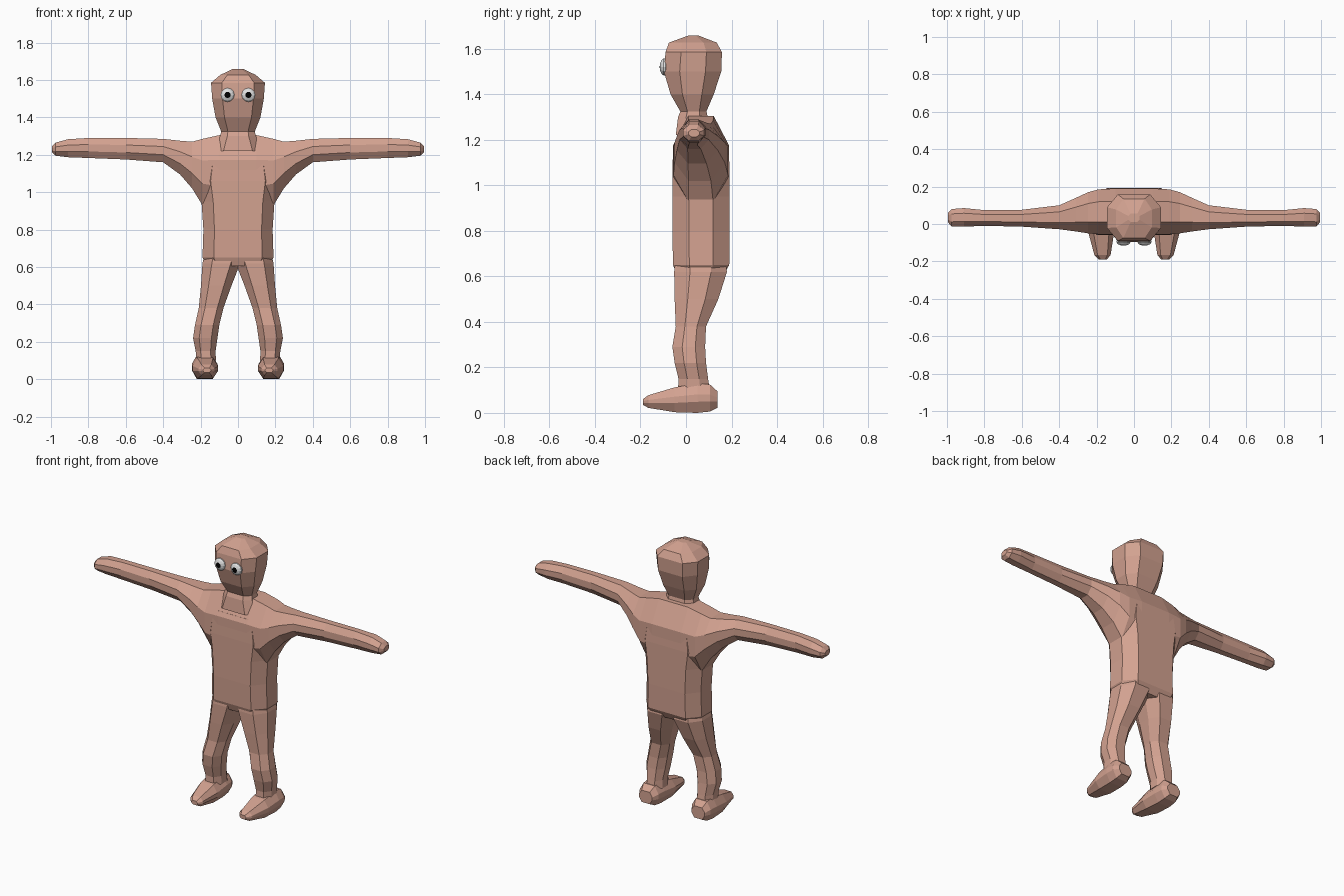
import bpy, bmesh, math


def material(name, rgb):
    m = bpy.data.materials.new(name)
    m.diffuse_color = (*rgb, 1)
    return m


skin = material("skin", (0.65, 0.36, 0.28))
white = material("eye white", (0.75, 0.75, 0.75))
black = material("pupil black", (0.0, 0.0, 0.0))


def loft(name, axis, rings, flat=(0.5, 0.4), side=1):
    """Eight-sided loft. Ring: position, a min, a max, b min, b max along the other axes."""
    bm = bmesh.new()
    loops = []
    for p, a0, a1, b0, b1 in rings:
        ca, cb, ra, rb = (a0 + a1) / 2, (b0 + b1) / 2, (a1 - a0) / 2, (b1 - b0) / 2
        u, v = flat
        shape = [(u, -1), (1, -v), (1, v), (u, 1), (-u, 1), (-1, v), (-1, -v), (-u, -1)]
        loop = []
        for i, j in shape:
            co = [ca + i * ra, cb + j * rb]
            co.insert(axis, p)
            co[0] *= side
            loop.append(bm.verts.new(co))
        loops.append(loop)
    for lo, hi in zip(loops, loops[1:]):
        for k in range(8):
            n = (k + 1) % 8
            bm.faces.new((lo[k], lo[n], hi[n], hi[k]))
    bm.faces.new(loops[0])
    bm.faces.new(loops[-1])
    bmesh.ops.recalc_face_normals(bm, faces=bm.faces)
    me = bpy.data.meshes.new(name)
    bm.to_mesh(me)
    bm.free()
    me.materials.append(skin)
    ob = bpy.data.objects.new(name, me)
    bpy.context.collection.objects.link(ob)
    return ob


# Torso column
body = loft("body", 2, [
    (0.605, -0.165, 0.165, -0.04, 0.165), (0.65, -0.19, 0.19, -0.057, 0.19),
    (0.80, -0.185, 0.185, -0.06, 0.192), (0.95, -0.195, 0.195, -0.06, 0.192),
    (1.06, -0.215, 0.215, -0.06, 0.192), (1.15, -0.20, 0.20, -0.057, 0.188),
    (1.20, -0.15, 0.15, -0.045, 0.165)], flat=(0.68, 0.42))

# Shoulders and both arms as one span
half = [(0.10, -0.058, 0.19, 0.90, 1.305), (0.19, -0.055, 0.185, 0.93, 1.285),
        (0.245, -0.05, 0.17, 1.02, 1.27), (0.31, -0.04, 0.14, 1.095, 1.275),
        (0.40, -0.028, 0.10, 1.16, 1.285), (0.60, -0.014, 0.076, 1.175, 1.29),
        (0.80, -0.01, 0.074, 1.183, 1.29), (0.91, -0.014, 0.085, 1.187, 1.283),
        (0.975, -0.014, 0.08, 1.195, 1.265), (0.995, 0.01, 0.06, 1.213, 1.245)]
span = [(-x, *r) for x, *r in reversed(half)] + half
parts = [loft("arms", 0, span, flat=(0.45, 0.35))]

# Neck and head
parts.append(loft("head", 2, [
    (1.22, -0.13, 0.13, -0.045, 0.14), (1.30, -0.095, 0.095, -0.035, 0.095),
    (1.325, -0.09, 0.09, -0.025, 0.09), (1.40, -0.12, 0.12, -0.068, 0.122),
    (1.50, -0.138, 0.138, -0.097, 0.155), (1.585, -0.144, 0.144, -0.09, 0.158),
    (1.627, -0.095, 0.095, -0.075, 0.135), (1.658, -0.03, 0.03, 0.01, 0.055)],
    flat=(0.6, 0.45)))

for s in (-1, 1):
    # Leg
    parts.append(loft("leg", 2, [
        (0.10, 0.118, 0.225, -0.035, 0.105), (0.15, 0.12, 0.226, -0.033, 0.097),
        (0.22, 0.11, 0.24, -0.05, 0.088), (0.29, 0.10, 0.23, -0.06, 0.084),
        (0.38, 0.078, 0.21, -0.045, 0.088), (0.50, 0.035, 0.198, -0.05, 0.142),
        (0.62, -0.012, 0.19, -0.052, 0.18), (0.68, -0.01, 0.175, -0.045, 0.17)],
        flat=(0.5, 0.4), side=s))
    # Foot
    parts.append(loft("foot", 1, [
        (-0.19, 0.145, 0.187, 0.035, 0.06), (-0.165, 0.125, 0.212, 0.022, 0.078),
        (-0.05, 0.107, 0.243, 0.003, 0.112), (0.05, 0.11, 0.247, 0.0, 0.13),
        (0.105, 0.115, 0.243, 0.006, 0.125), (0.138, 0.135, 0.225, 0.022, 0.095)],
        flat=(0.6, 0.25), side=s))

# Weld every part into one skin
bpy.context.view_layer.objects.active = body
for part in parts:
    mod = body.modifiers.new("weld", 'BOOLEAN')
    mod.operation, mod.solver, mod.object = 'UNION', 'EXACT', part
    bpy.ops.object.modifier_apply(modifier=mod.name)
    bpy.data.objects.remove(part, do_unlink=True)

# Eyes: flattened balls whose front cap is the pupil
for s, label in ((-1, "right_eye"), (1, "left_eye")):
    bpy.ops.mesh.primitive_uv_sphere_add(segments=12, ring_count=7, radius=1,
                                         location=(s * 0.056, -0.094, 1.52),
                                         rotation=(math.pi / 2, 0, 0))
    eye = bpy.context.object
    eye.name = label
    eye.scale = (0.038, 0.038, 0.022)
    eye.data.materials.append(white)
    eye.data.materials.append(black)
    for f in eye.data.polygons:
        f.material_index = 1 if f.center.z > 0.9 else 0
